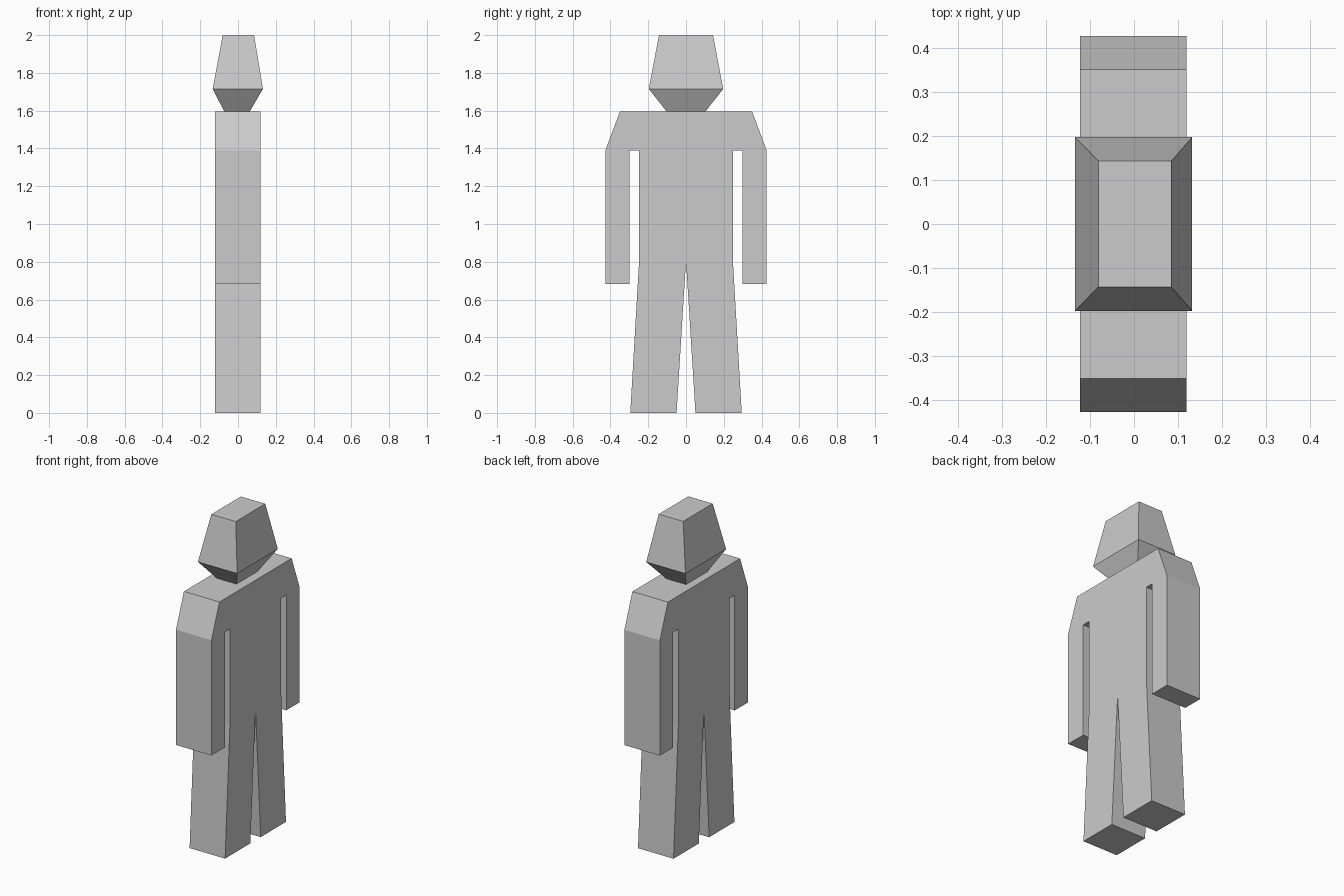
import bpy, bmesh

if "Cube" in bpy.data.objects:
    bpy.data.objects.remove(bpy.data.objects["Cube"])

X_MIN, X_MAX = -0.122, 0.119


def finish(name, bm):
    bmesh.ops.recalc_face_normals(bm, faces=bm.faces[:])
    mesh = bpy.data.meshes.new(name)
    bm.to_mesh(mesh)
    bm.free()
    obj = bpy.data.objects.new(name, mesh)
    bpy.context.collection.objects.link(obj)
    return obj


# Body: half silhouette (y, z) from the crotch round to the shoulder top,
# mirrored and extruded along x
half = [(0.0, 0.805), (0.05, 0.0), (0.295, 0.0), (0.248, 0.81),
        (0.248, 1.39), (0.298, 1.39), (0.298, 0.683), (0.427, 0.683),
        (0.427, 1.39), (0.35, 1.595)]
outline = half + [(-y, z) for y, z in reversed(half[1:])]
bm = bmesh.new()
face = bm.faces.new([bm.verts.new((X_MIN, y, z)) for y, z in outline])
ext = bmesh.ops.extrude_face_region(bm, geom=[face], use_keep_orig=True)
moved = [v for v in ext["geom"] if isinstance(v, bmesh.types.BMVert)]
bmesh.ops.translate(bm, verts=moved, vec=(X_MAX - X_MIN, 0, 0))
finish("body", bm)

# Head: stacked rectangular sections (z, x min, x max, half depth in y)
sections = [(1.592, -0.071, 0.06, 0.10),
            (1.715, -0.134, 0.132, 0.197),
            (2.0, -0.081, 0.085, 0.143)]
bm = bmesh.new()
rings = [[bm.verts.new(c) for c in ((x0, -d, z), (x1, -d, z), (x1, d, z), (x0, d, z))]
         for z, x0, x1, d in sections]
for low, high in zip(rings, rings[1:]):
    for i in range(4):
        j = (i + 1) % 4
        bm.faces.new((low[i], low[j], high[j], high[i]))
bm.faces.new(rings[0][::-1])
bm.faces.new(rings[-1])
finish("head", bm)
